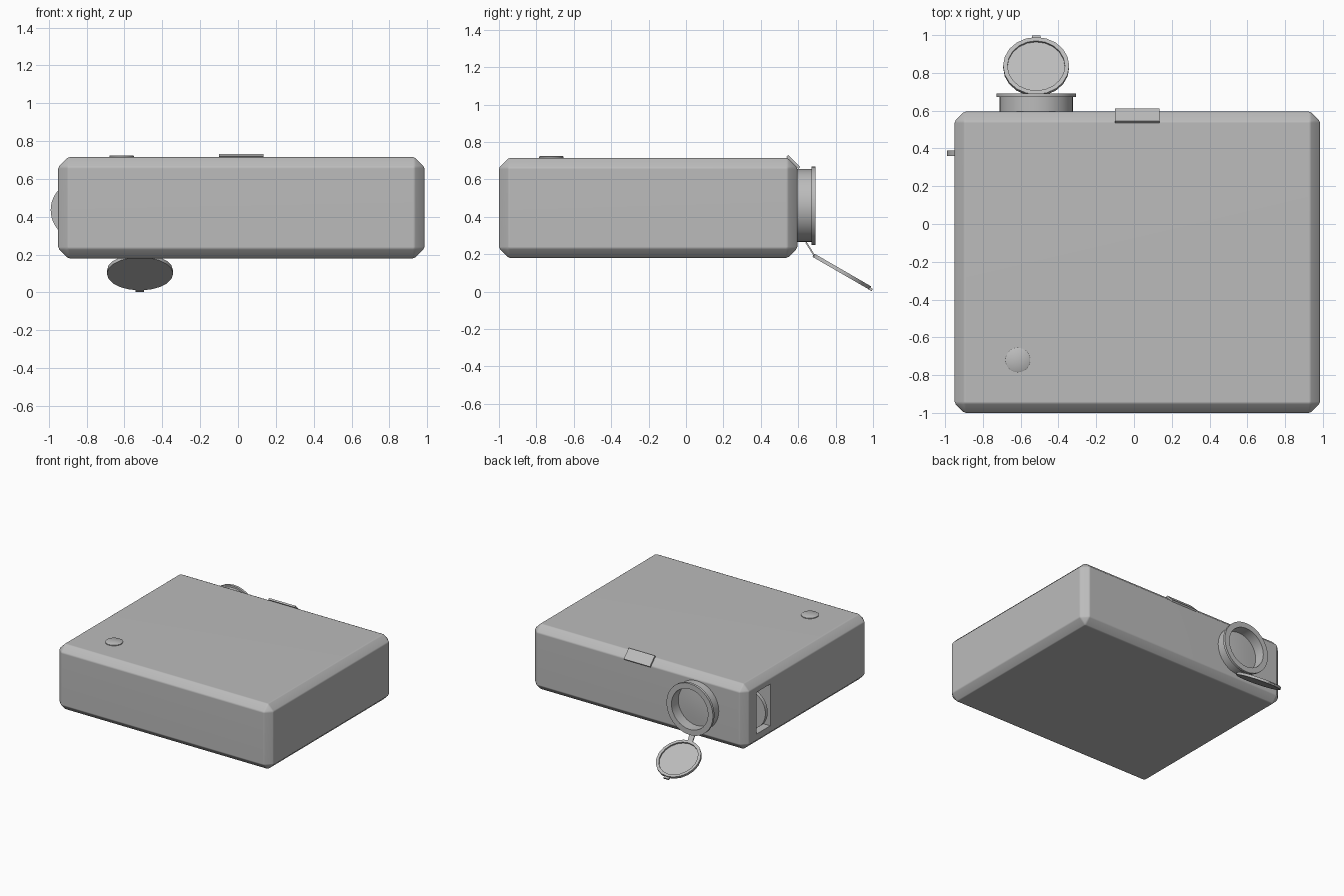
import bpy, bmesh
from math import radians, tau
from mathutils import Matrix, Vector

old = bpy.data.objects.get("Cube")
if old:
    bpy.data.objects.remove(old)

GREY = (0.5, 0.5, 0.5, 1)
grey = bpy.data.materials.new("plain grey")
grey.use_nodes = True
grey.diffuse_color = GREY
grey.node_tree.nodes["Principled BSDF"].inputs["Base Color"].default_value = GREY


def finish(name, bm, angle=40):
    """Turn a bmesh into a shaded object."""
    bmesh.ops.recalc_face_normals(bm, faces=bm.faces)
    mesh = bpy.data.meshes.new(name)
    bm.to_mesh(mesh)
    bm.free()
    mesh.materials.append(grey)
    obj = bpy.data.objects.new(name, mesh)
    bpy.context.collection.objects.link(obj)
    shade(obj, angle)
    return obj


def shade(obj, angle):
    bpy.ops.object.select_all(action='DESELECT')
    obj.select_set(True)
    bpy.context.view_layer.objects.active = obj
    bpy.ops.object.shade_smooth_by_angle(angle=radians(angle))


def box_mesh(lo, hi):
    lo, hi = Vector(lo), Vector(hi)
    bm = bmesh.new()
    bmesh.ops.create_cube(bm, size=1, matrix=Matrix.Translation((lo + hi) / 2)
                          @ Matrix.Diagonal((*(hi - lo), 1)))
    return bm


def tilted_box(name, centre, size, tilt):
    bm = bmesh.new()
    bmesh.ops.create_cube(bm, size=1, matrix=Matrix.Translation(centre)
                          @ Matrix.Rotation(radians(tilt), 4, 'X')
                          @ Matrix.Diagonal((*size, 1)))
    return finish(name, bm)


def lathe(name, profile, centre, tilt=0, steps=32):
    """Spin (radius, height) points round local z, then tilt about x."""
    bm = bmesh.new()
    verts = [bm.verts.new((r, 0, h)) for r, h in profile]
    edges = [bm.edges.new(pair) for pair in zip(verts, verts[1:])]
    bmesh.ops.spin(bm, geom=verts + edges, axis=(0, 0, 1), cent=(0, 0, 0),
                   angle=tau, steps=steps)
    bmesh.ops.remove_doubles(bm, verts=bm.verts, dist=0.0005)
    bm.transform(Matrix.Translation(centre) @ Matrix.Rotation(radians(tilt), 4, 'X'))
    return finish(name, bm)


# Chamfered case with slightly softened chamfer edges
bm = box_mesh((-0.95, -1, 0.18), (0.985, 0.595, 0.715))
for width in (0.052, 0.008):
    bmesh.ops.bevel(bm, geom=bm.edges[:], offset=width, segments=1,
                    affect='EDGES', clamp_overlap=True)
case = finish("case", bm)

# Slot in the side for the focus wheel
slot = finish("slot_cutter", box_mesh((-1.1, 0.27, 0.28), (-0.84, 0.45, 0.62)))
slot.hide_render = True
slot.hide_viewport = True
cut = case.modifiers.new("slot", 'BOOLEAN')
cut.operation = 'DIFFERENCE'
cut.solver = 'EXACT'
cut.object = slot
bpy.context.view_layer.objects.active = case
bpy.ops.object.modifier_apply(modifier=cut.name)
bpy.data.objects.remove(slot)
shade(case, 50)
case.modifiers.new("clean shading", 'WEIGHTED_NORMAL').keep_sharp = True

lathe("focus_wheel", [(0, -0.015), (0.158, -0.015), (0.158, 0.015), (0, 0.015)],
      (-0.832, 0.375, 0.435), tilt=-90, steps=48)

# Lens barrel with a flange and a recessed glass, facing +y
lathe("lens_barrel", [(0.195, -0.02), (0.195, 0.078), (0.21, 0.078), (0.21, 0.098),
                      (0.165, 0.098), (0.165, 0.01)],
      (-0.518, 0.594, 0.46), tilt=-90)
lathe("lens_glass", [(0.165, 0.01), (0.11, 0.014), (0.055, 0.017), (0, 0.018)],
      (-0.518, 0.594, 0.46), tilt=-90)

# Hanging lens cap with rim, hinge strap and pull tab
lathe("lens_cap", [(0, -0.01), (0.175, -0.01), (0.175, 0.01), (0.152, 0.01),
                   (0.152, -0.002), (0, -0.002)],
      (-0.518, 0.833, 0.107), tilt=-30, steps=20)
tilted_box("cap_strap", (-0.518, 0.664, 0.228), (0.045, 0.085, 0.008), -58)
tilted_box("cap_tab", (-0.518, 0.986, 0.014), (0.045, 0.022, 0.014), -30)

# Power button and lid latch
lathe("power_button", [(0.065, -0.02), (0.065, 0.006), (0.061, 0.009), (0, 0.009)],
      (-0.615, -0.72, 0.715))
tilted_box("lid_latch", (0.017, 0.573, 0.693), (0.236, 0.092, 0.014), -45)
